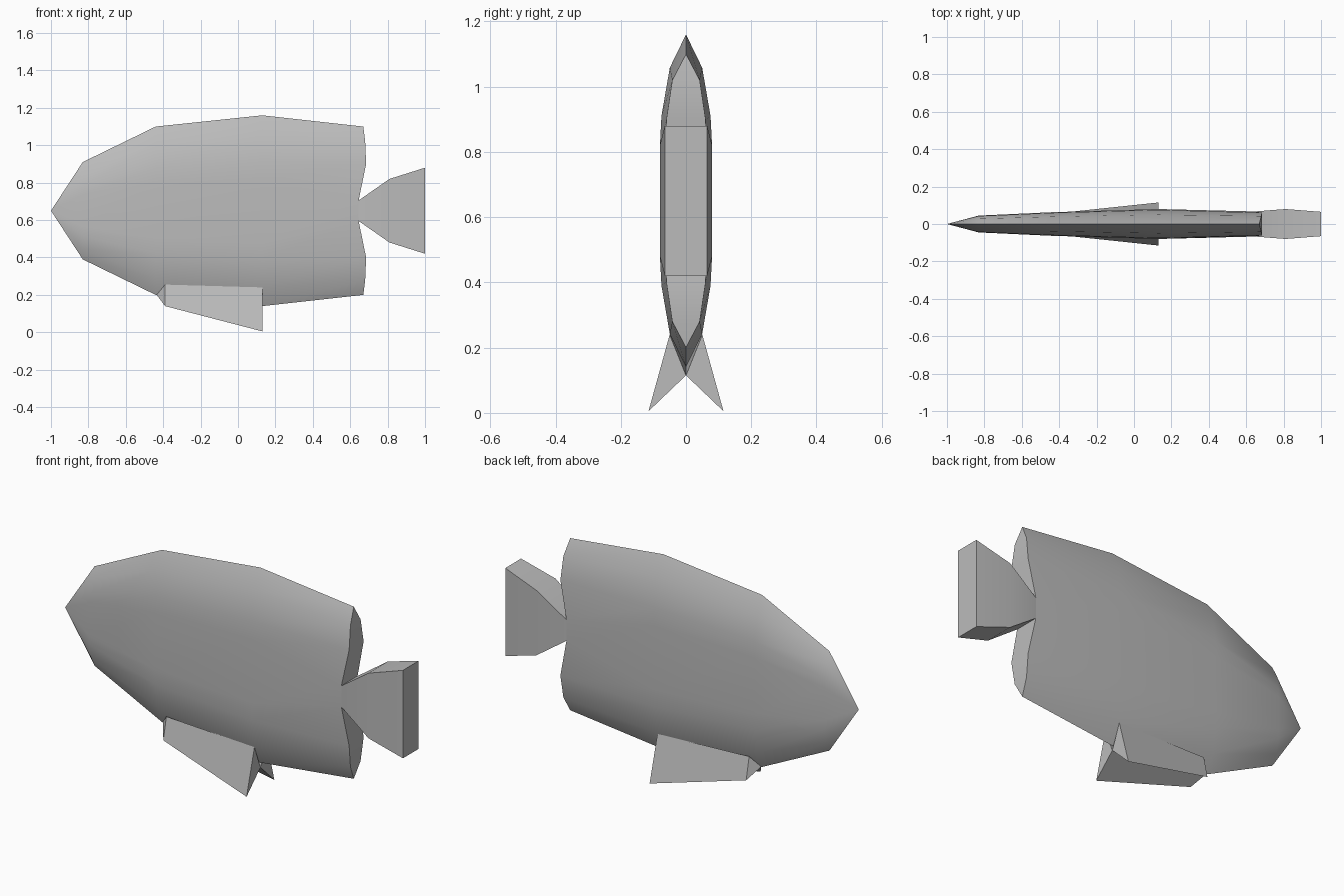
import bpy, bmesh

cube = bpy.data.objects.get("Cube")
if cube:
    bpy.data.objects.remove(cube)

MID = 0.65  # height of the fish's centre line

grey = bpy.data.materials.new("plain grey")
grey.use_nodes = True
colour = (0.5, 0.5, 0.5, 1)
grey.diffuse_color = colour
grey.node_tree.nodes["Principled BSDF"].inputs["Base Color"].default_value = colour


def loft(name, rings):
    """Skin closed rings of points, capping both ends with ladders of faces."""
    bm = bmesh.new()
    loops = [[bm.verts.new(p) for p in ring] for ring in rings]
    n = len(loops[0])
    for a, b in zip(loops, loops[1:]):
        for i in range(n):
            j = (i + 1) % n
            bm.faces.new((a[i], a[j], b[j], b[i]))
    for loop in (loops[0], loops[-1]):
        if n < 5:
            bm.faces.new(loop)
        else:
            # The first point and the one opposite are on the centre line
            bm.faces.new((loop[0], loop[1], loop[-1]))
            for i in range(1, n // 2 - 1):
                bm.faces.new((loop[i], loop[i + 1], loop[-i - 1], loop[-i]))
            bm.faces.new((loop[n // 2 - 1], loop[n // 2], loop[n // 2 + 1]))
    bmesh.ops.remove_doubles(bm, verts=bm.verts, dist=0.0005)
    bmesh.ops.recalc_face_normals(bm, faces=bm.faces)
    mesh = bpy.data.meshes.new(name)
    bm.to_mesh(mesh)
    bm.free()
    mesh.materials.append(grey)
    obj = bpy.data.objects.new(name, mesh)
    bpy.context.collection.objects.link(obj)
    bpy.ops.object.select_all(action="DESELECT")
    obj.select_set(True)
    bpy.context.view_layer.objects.active = obj
    bpy.ops.object.shade_smooth_by_angle(angle=0.7)
    return obj


def oval(quarter):
    """Mirror (x, half width, height) points into a full ring."""
    upper = [(x, y, MID + z) for x, y, z in quarter]
    lower = [(x, y, MID - z) for x, y, z in reversed(quarter)]
    side = upper + lower
    return side + [(x, -y, z) for x, y, z in reversed(side[1:-1])]


# Body: (share of half width, share of half height) from ridge to flank
profile = [(0, 1), (0.62, 0.8), (0.94, 0.51), (1, 0.33)]
sections = [(-1, 0, 0), (-0.83, 0.045, 0.26), (-0.44, 0.063, 0.45), (0.13, 0.08, 0.51)]
rings = [oval([(x, w * u, h * v) for u, v in profile]) for x, w, h in sections]
rear_edge = [(0.67, 0, 0.45), (0.68, 0.042, 0.37), (0.685, 0.06, 0.25), (0.645, 0.067, 0.055)]
rings.append(oval(rear_edge))
loft("body", rings)

# Flared tail fin
tail = [(0.645, 0.067, 0.055), (0.81, 0.08, 0.17), (1, 0.065, 0.23)]
loft("tail_fin", [[(x, w, MID + h), (x, -w, MID + h), (x, -w, MID - h), (x, w, MID - h)]
                  for x, w, h in tail])

# Pair of wedge fins under the belly
for side, name in ((1, "back_belly_fin"), (-1, "front_belly_fin")):
    front = [(-0.435, 0, 0.2), (-0.39, 0.035 * side, 0.255), (-0.39, 0.06 * side, 0.14)]
    rear = [(0.13, 0, 0.115), (0.13, 0.05 * side, 0.24), (0.13, 0.115 * side, 0.005)]
    loft(name, [front, rear])
